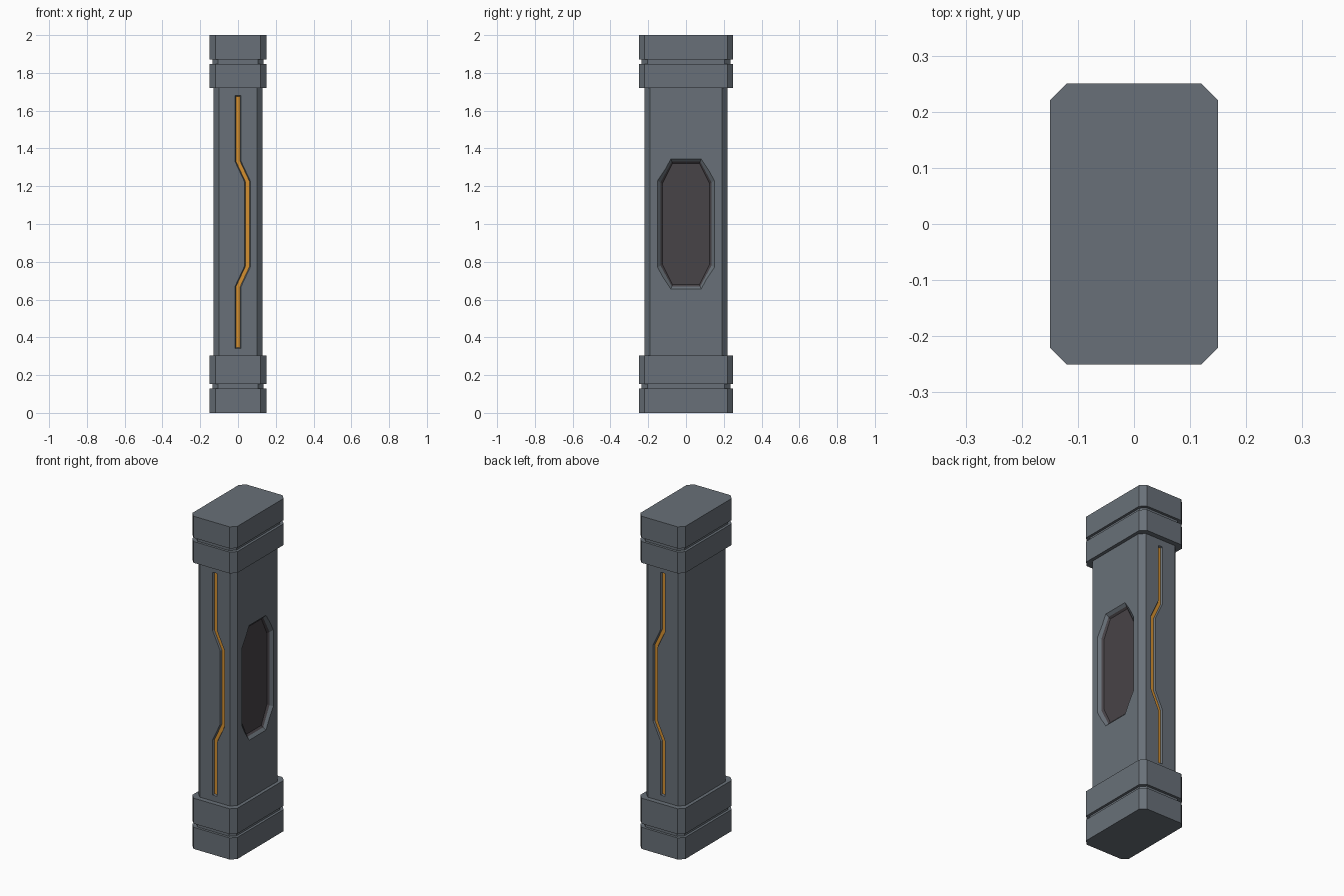
import bpy, bmesh
from mathutils import Vector

if "Cube" in bpy.data.objects:
    bpy.data.objects.remove(bpy.data.objects["Cube"])


def material(name, rgb):
    m = bpy.data.materials.new(name)
    m.diffuse_color = (*rgb, 1)
    m.use_nodes = True
    m.node_tree.nodes["Principled BSDF"].inputs["Base Color"].default_value = m.diffuse_color
    return m


def loft(name, rings):
    """Closed solid through a stack of rings with equal point counts."""
    bm = bmesh.new()
    vs = [[bm.verts.new(p) for p in r] for r in rings]
    n = len(rings[0])
    for a, b in zip(vs, vs[1:]):
        for i in range(n):
            j = (i + 1) % n
            bm.faces.new((a[i], a[j], b[j], b[i]))
    bm.faces.new(vs[0])
    bm.faces.new(vs[-1])
    bmesh.ops.recalc_face_normals(bm, faces=bm.faces)
    me = bpy.data.meshes.new(name)
    bm.to_mesh(me)
    bm.free()
    ob = bpy.data.objects.new(name, me)
    bpy.context.collection.objects.link(ob)
    return ob


def octagon(a, b, ca, cb):
    """Octagon of half size a x b with corners cut by ca and cb."""
    return [(a, cb - b), (a, b - cb), (a - ca, b), (ca - a, b),
            (-a, b - cb), (-a, cb - b), (ca - a, -b), (a - ca, -b)]


def strip(points, hw):
    """Outline of a mitred strip along a path, extended by hw at the ends."""
    pts = [Vector(p) for p in points]
    dirs = [(q - p).normalized() for p, q in zip(pts, pts[1:])]
    left, right = [], []
    for i, p in enumerate(pts):
        d0, d1 = dirs[max(i - 1, 0)], dirs[min(i, len(dirs) - 1)]
        d = (d0 + d1).normalized()
        nrm = Vector((-d.y, d.x)) * hw / d.dot(d0)
        if i == 0:
            p = p - d * hw
        elif i == len(pts) - 1:
            p = p + d * hw
        left.append(p + nrm)
        right.append(p - nrm)
    return left + right[::-1]


def cut(target, cutter):
    mod = target.modifiers.new("cut", 'BOOLEAN')
    mod.operation = 'DIFFERENCE'
    mod.solver = 'EXACT'
    mod.object = cutter
    bpy.context.view_layer.objects.active = target
    bpy.ops.object.modifier_apply(modifier=mod.name)
    bpy.data.objects.remove(cutter)


# pillar: chamfered sections, (half x, half y) between two heights
cap, neck, shaft = (0.15, 0.25), (0.135, 0.235), (0.13, 0.22)
sections = [(cap, 0, 0.13), (neck, 0.13, 0.152), (cap, 0.152, 0.305),
            (shaft, 0.305, 1.72), (cap, 1.72, 1.848),
            (neck, 1.848, 1.87), (cap, 1.87, 2.0)]
rings = [[(x, y, z) for x, y in octagon(*s, 0.03, 0.03)]
         for s, z0, z1 in sections for z in (z0, z1)]
pillar = loft("pillar", rings)

# light channels, front and back, with sloped walls
path = [(0, 0.355), (0, 0.668), (0.05, 0.775),
        (0.05, 1.225), (0, 1.332), (0, 1.665)]
for side in (-1, 1):
    cutter = loft("channel_cutter", [
        [(x, side * y, z) for x, z in strip(path, hw)]
        for y, hw in ((0.23, 0.02), (0.21, 0.01))])
    cut(pillar, cutter)

# octagonal recess on the right side only
steps = [(0.145, -0.015), (0.115, 0.015), (0.105, 0.025)]
cutter = loft("recess_cutter", [
    [(x, y, z + 1) for y, z in octagon(0.15 - d, 0.345 - d, 0.07 - 0.65 * d, 0.115 - 0.3 * d)]
    for x, d in steps])
cut(pillar, cutter)

# colours by position of the recessed faces
me = pillar.data
me.materials.clear()
me.materials.append(material("slate grey", (0.140, 0.163, 0.188)))
me.materials.append(material("amber light", (0.66, 0.28, 0.03)))
me.materials.append(material("dark panel", (0.064, 0.056, 0.063)))
for f in me.polygons:
    c = f.center
    f.material_index = 0
    if 0.3 < c.z < 1.7:
        if abs(f.normal.y) > 0.9 and 0.2 < abs(c.y) < 0.215:
            f.material_index = 1
        elif 0.09 < c.x < 0.114 and abs(c.y) < 0.15:
            f.material_index = 2
    f.use_smooth = False
